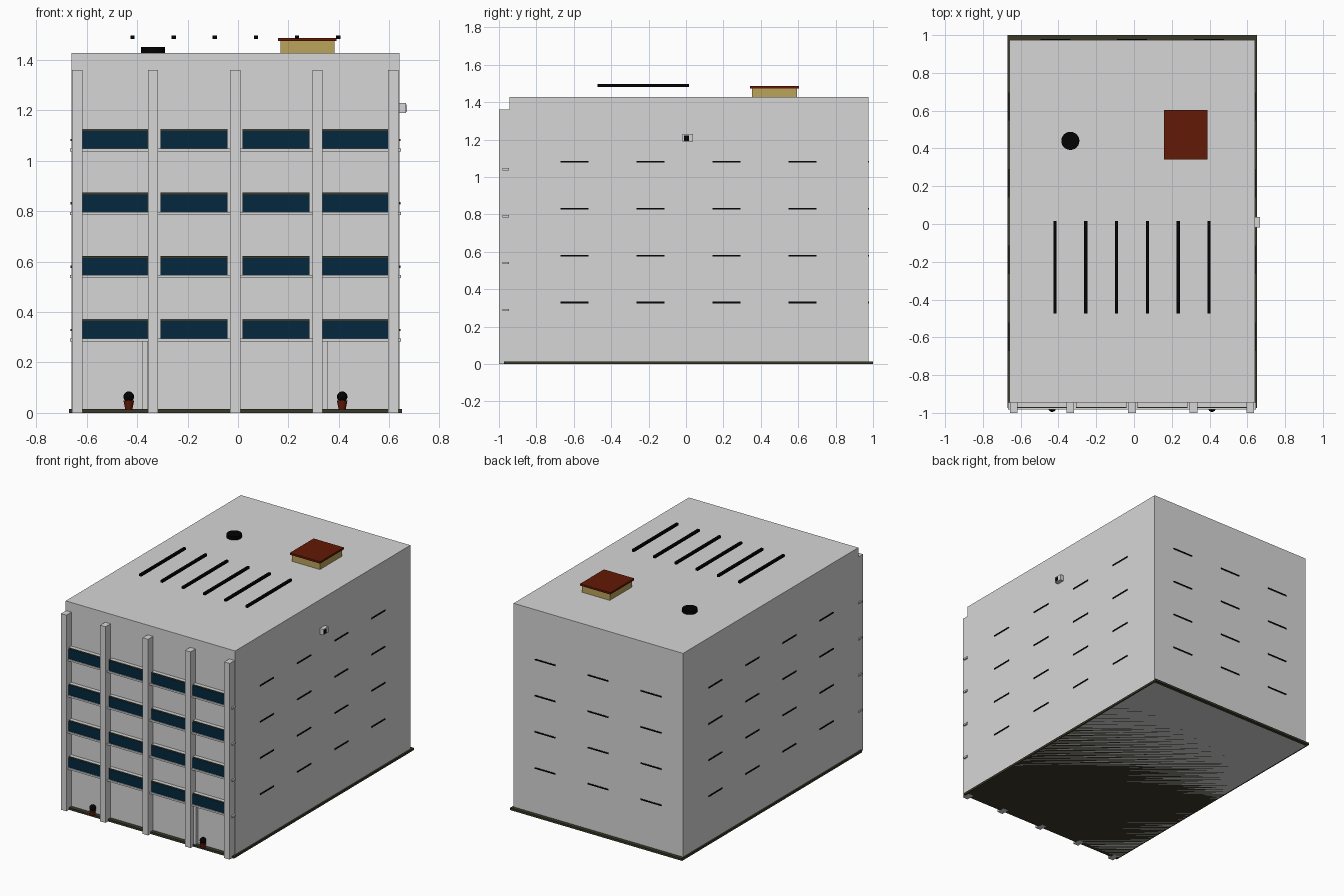
import bpy

if "Cube" in bpy.data.objects:
    bpy.data.objects.remove(bpy.data.objects["Cube"], do_unlink=True)


def material(name, r, g, b):
    m = bpy.data.materials.new(name)
    m.use_nodes = True
    m.diffuse_color = (r, g, b, 1)
    bsdf = next(n for n in m.node_tree.nodes if n.type == 'BSDF_PRINCIPLED')
    bsdf.inputs["Base Color"].default_value = (r, g, b, 1)
    return m


concrete = material("concrete grey", 0.675, 0.675, 0.675)
glass = material("dark blue glass", 0.001, 0.021, 0.049)
olive = material("dark olive", 0.042, 0.040, 0.022)
black = material("black", 0.0005, 0.0005, 0.0005)
rust = material("rust red", 0.125, 0.010, 0.002)
tan = material("tan", 0.49, 0.37, 0.105)


def box(name, mat, x, y, z):
    """Box from (min, max) pairs on each axis."""
    spans = (x, y, z)
    bpy.ops.mesh.primitive_cube_add(size=1, location=[(a + b) / 2 for a, b in spans])
    ob = bpy.context.object
    ob.name = name
    ob.scale = [b - a for a, b in spans]
    bpy.ops.object.transform_apply(location=False, rotation=False, scale=True)
    ob.data.materials.append(mat)
    return ob


def around(centre, size):
    return (centre - size / 2, centre + size / 2)


def finish_round(name, mat):
    ob = bpy.context.object
    ob.name = name
    ob.data.materials.append(mat)
    bpy.ops.object.shade_smooth_by_angle()


LEFT, RIGHT, FRONT, BACK = -0.66, 0.64, -0.945, 0.975
FLOORS = [0.29 + 0.251 * i for i in range(4)]

# Main block and ground slab, both resting on the ground
box("building_body", concrete, (LEFT, RIGHT), (FRONT, BACK), (0, 1.427))
box("ground_slab", olive, (LEFT - 0.01, RIGHT + 0.01), (-0.973, 1.0), (0, 0.015))

# Front pillars
for x in (-0.637, -0.337, -0.011, 0.315, 0.615):
    box("front_pillar", concrete, around(x, 0.041), (-1.0, FRONT + 0.005), (0, 1.36))

# Front windows standing on one sill along each floor
for z in FLOORS:
    box("window_sill", concrete, (LEFT - 0.006, RIGHT + 0.006), (-0.981, -0.946), around(z - 0.001, 0.012))
    for x in (-0.489, -0.174, 0.151, 0.466):
        box("window_frame", olive, around(x, 0.266), (-0.973, -0.944), (z, z + 0.081))
        box("window_hood", concrete, around(x, 0.266), (-0.970, -0.944), (z + 0.078, z + 0.082))
        box("window_glass", glass, around(x, 0.261), (-0.975, -0.972), (z + 0.005, z + 0.074))

# Door jambs on the ground floor
for x in (-0.369, 0.344):
    box("door_jamb", concrete, around(x, 0.02), (-0.966, -0.944), (0.01, 0.284))

# Narrow slots on the side and back walls
for z in FLOORS:
    slot_z = around(z + 0.039, 0.009)
    for y in (-0.597, -0.190, 0.216, 0.622):
        for wall in (LEFT, RIGHT):
            box("side_slot", black, around(wall, 0.007), around(y, 0.15), slot_z)
    for x in (-0.415, -0.01, 0.397):
        box("back_slot", black, around(x, 0.158), around(BACK, 0.007), slot_z)

# Wall unit high on the side
box("wall_unit", concrete, (RIGHT - 0.002, 0.667), (-0.018, 0.038), (1.189, 1.229))
box("wall_unit_opening", black, (0.665, 0.668), (-0.012, 0.017), (1.194, 1.223))

# Roof rails
for i in range(6):
    box("roof_rail", black, around(-0.418 + 0.163 * i, 0.017), (-0.474, 0.015), (1.482, 1.497))

# Roof hut
box("roof_hut_walls", tan, (0.169, 0.382), (0.352, 0.594), (1.425, 1.476))
box("roof_hut_top", rust, (0.158, 0.39), (0.342, 0.603), (1.474, 1.487))

# Round roof vent
bpy.ops.mesh.primitive_cylinder_add(vertices=24, radius=0.048, depth=0.026, location=(-0.337, 0.44, 1.438))
finish_round("roof_vent", black)

# Potted shrubs by the entrances
for x in (-0.433, 0.413):
    bpy.ops.mesh.primitive_cone_add(vertices=16, radius1=0.014, radius2=0.021, depth=0.036,
                                    location=(x, -0.974, 0.031))
    finish_round("plant_pot", rust)
    bpy.ops.mesh.primitive_uv_sphere_add(segments=16, ring_count=10, radius=0.021,
                                         location=(x, -0.974, 0.064))
    finish_round("shrub", black)
